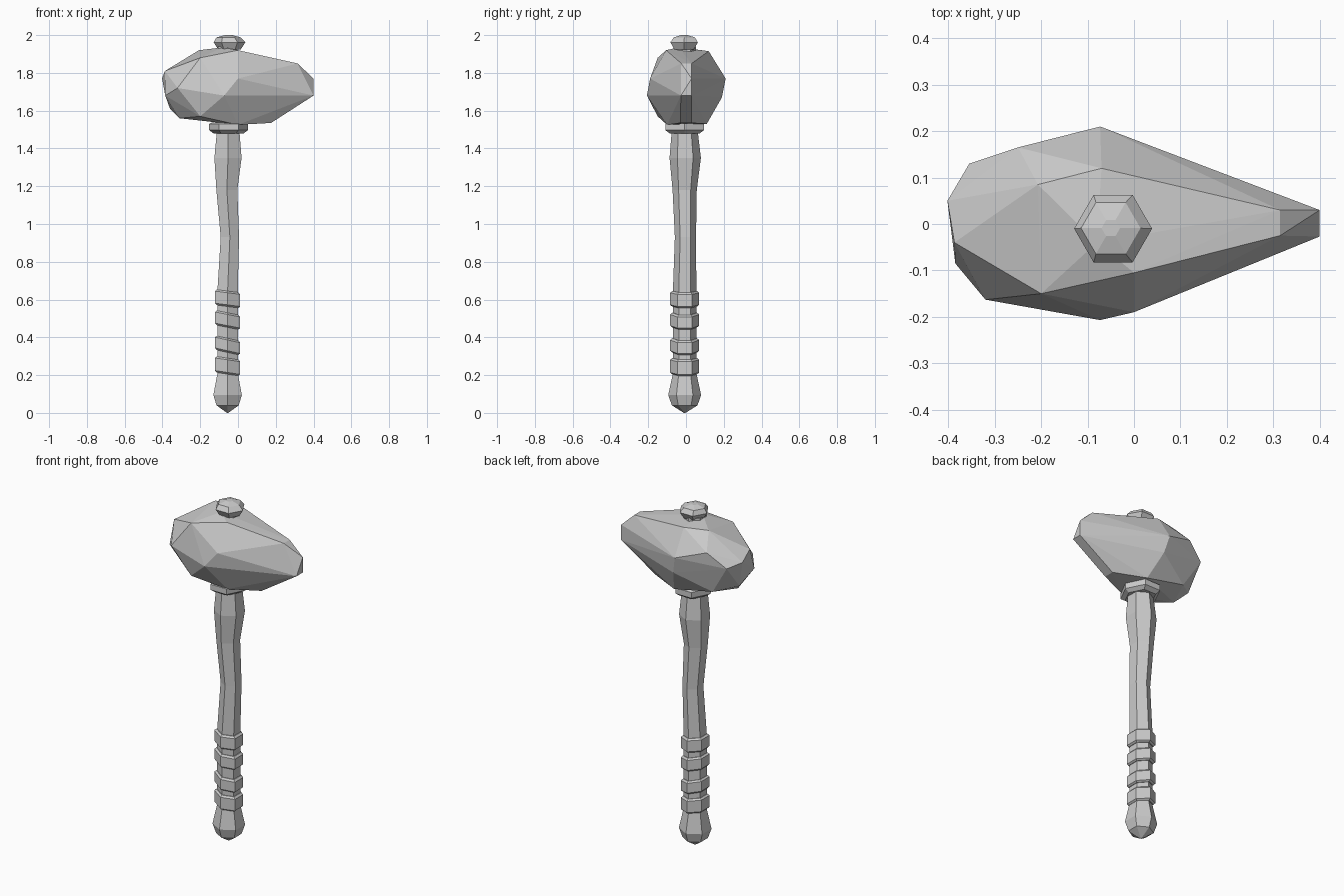
import bpy, bmesh, math
from mathutils import Vector

AX, AY = -0.055, -0.007   # handle axis


def finish(name, bm):
    bmesh.ops.recalc_face_normals(bm, faces=bm.faces)
    me = bpy.data.meshes.new(name)
    bm.to_mesh(me)
    bm.free()
    ob = bpy.data.objects.new(name, me)
    bpy.context.collection.objects.link(ob)
    return ob


def hex_loft(name, rings, turn=0.0, sy=1.0, tilt=0.0):
    """Six-sided loft; rings are (radius, z, x shift, y shift), tilt slopes z along x."""
    bm = bmesh.new()
    loops = []
    for r, z, dx, dy in rings:
        loop = []
        for i in range(6):
            a = turn + i * math.pi / 3
            x, y = r * math.cos(a), r * sy * math.sin(a)
            loop.append(bm.verts.new((AX + dx + x, AY + dy + y, z + tilt * x)))
        loops.append(loop)
    for a, b in zip(loops, loops[1:]):
        for i in range(6):
            j = (i + 1) % 6
            bm.faces.new((a[i], a[j], b[j], b[i]))
    bm.faces.new(loops[0])
    bm.faces.new(loops[-1])
    return finish(name, bm)


SIDE = math.pi / 6   # corners on the y axis

# Wooden handle with rounded butt
hex_loft("handle", [
    (0.004, 0.0, 0, 0), (0.068, 0.04, 0, 0), (0.087, 0.095, 0, 0),
    (0.062, 0.21, 0, 0), (0.062, 0.65, 0, 0), (0.056, 0.93, 0.012, 0.004),
    (0.064, 1.18, -0.004, 0), (0.083, 1.35, 0.002, 0.003),
    (0.068, 1.5, 0.003, 0), (0.06, 1.94, 0, 0)], SIDE)

# Grip wraps
for i, (z0, z1, tilt) in enumerate([(0.21, 0.285, -0.15), (0.325, 0.39, -0.22),
                                    (0.458, 0.525, -0.2), (0.568, 0.64, -0.13)]):
    hex_loft(f"grip_wrap_{i + 1}", [(0.066, z0 - 0.005, 0, 0), (0.077, z0 + 0.004, 0, 0),
                                    (0.077, z1 - 0.004, 0, 0), (0.066, z1 + 0.005, 0, 0)],
             SIDE, tilt=tilt)

# Collar under the head
hex_loft("collar", [(0.08, 1.48, 0.005, 0), (0.103, 1.497, 0.005, 0),
                    (0.103, 1.53, 0.005, 0), (0.08, 1.54, 0.005, 0)], 0, 1.15)

# Handle end cap above the head
hex_loft("top_cap", [(0.06, 1.925, 0.01, -0.003), (0.084, 1.962, 0.01, -0.003),
                     (0.064, 1.988, 0.005, -0.002), (0.02, 2.0, 0.005, -0.002)])

# Chipped stone head: hull around its corner points
stone = [
    # pointed end
    (0.4, 0.03, 1.77), (0.4, -0.027, 1.68), (0.4, 0.03, 1.68),
    (0.315, -0.025, 1.85), (0.315, 0.03, 1.85),
    # front side
    (0.0, -0.19, 1.77), (-0.073, -0.207, 1.68), (-0.32, -0.163, 1.72),
    (-0.2, -0.15, 1.88), (-0.2, -0.15, 1.57),
    # blunt end
    (-0.385, -0.085, 1.68), (-0.387, -0.04, 1.81), (-0.402, 0.05, 1.77),
    (-0.36, 0.02, 1.61), (-0.355, 0.13, 1.75),
    # back side
    (-0.25, 0.165, 1.83), (-0.073, 0.21, 1.77), (-0.05, 0.19, 1.67),
    # top
    (0.0, -0.105, 1.92), (-0.07, 0.12, 1.915), (-0.207, 0.085, 1.92),
    (-0.08, -0.04, 1.935),
    # underside
    (0.175, -0.03, 1.535), (0.175, 0.03, 1.535), (0.0, -0.1, 1.525),
    (0.0, 0.11, 1.53), (-0.31, -0.04, 1.56), (-0.25, 0.11, 1.58)]
bm = bmesh.new()
for p in stone:
    bm.verts.new(Vector(p))
res = bmesh.ops.convex_hull(bm, input=bm.verts)
loose = [v for v in bm.verts if not v.link_faces]
bmesh.ops.delete(bm, geom=loose, context='VERTS')
finish("stone_head", bm)
